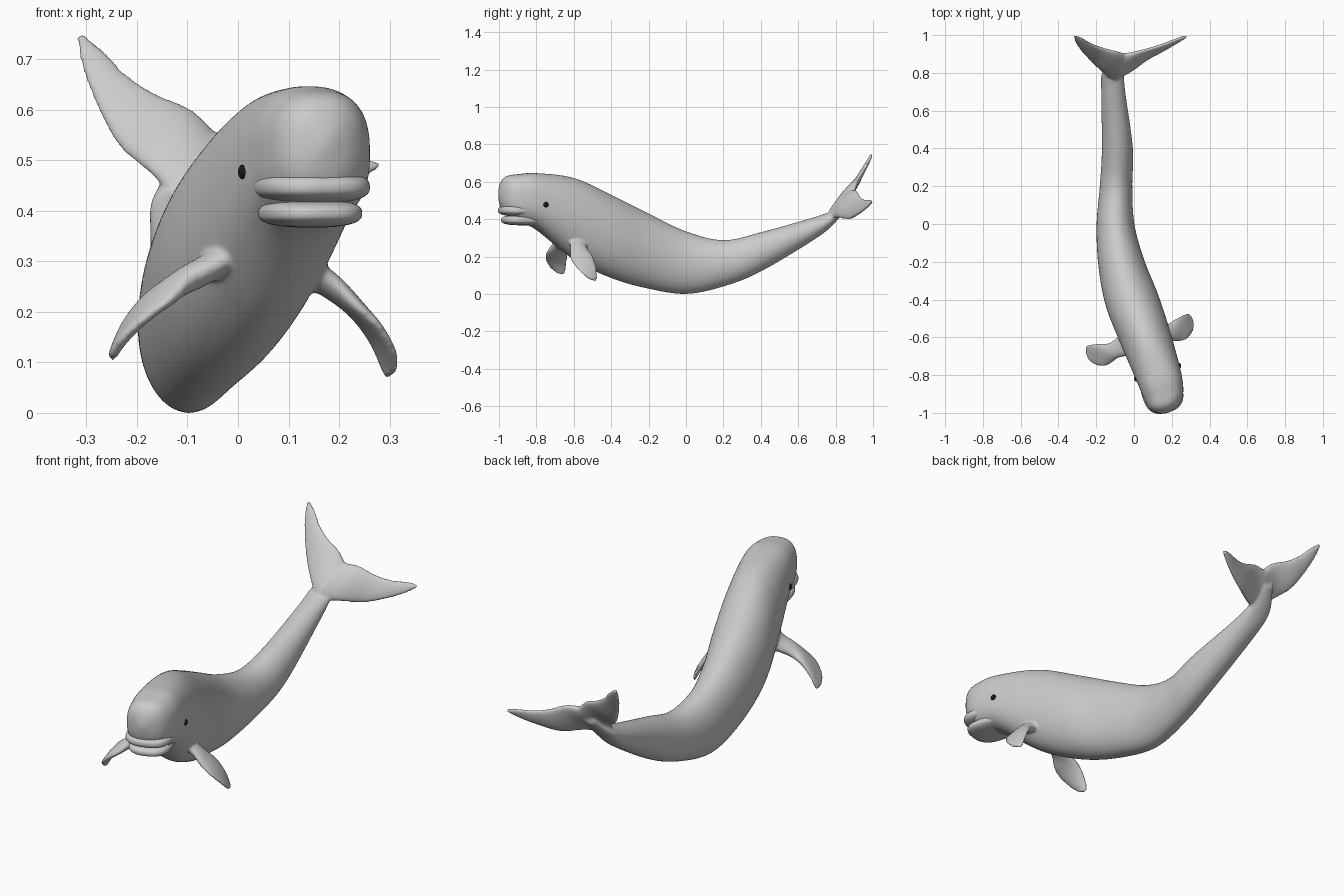
import bpy, bmesh, math
from mathutils import Vector, Matrix

if "Cube" in bpy.data.objects:
    bpy.data.objects.remove(bpy.data.objects["Cube"])

YAW = math.radians(17)


def spline(keys, t):
    """Catmull-Rom through tuples of numbers, t in 0..1."""
    n = len(keys) - 1
    i = min(int(t * n), n - 1)
    u = t * n - i
    k = [keys[max(0, min(n, i + d))] for d in (-1, 0, 1, 2)]
    return [0.5 * (2 * b + (c - a) * u + (2 * a - 5 * b + 4 * c - d) * u * u
                   + (3 * b - a - 3 * c + d) * u ** 3) for a, b, c, d in zip(*k)]


def spow(v, e):
    return math.copysign(abs(v) ** e, v)


def finish(name, bm):
    bmesh.ops.recalc_face_normals(bm, faces=bm.faces)
    for f in bm.faces:
        f.smooth = True
    me = bpy.data.meshes.new(name)
    bm.to_mesh(me)
    bm.free()
    ob = bpy.data.objects.new(name, me)
    bpy.context.collection.objects.link(ob)
    return ob


def loft(name, rings):
    bm = bmesh.new()
    rows = [[bm.verts.new(p) for p in r] for r in rings]
    n = len(rows[0])
    for a, b in zip(rows, rows[1:]):
        for j in range(n):
            bm.faces.new((a[j], a[(j + 1) % n], b[(j + 1) % n], b[j]))
    bm.faces.new(rows[0])
    bm.faces.new(rows[-1])
    return finish(name, bm)


# Body stations: y, centre x, half width, top z, bottom z
BODY = [(-1, .178, .012, .55, .52), (-.985, .174, .055, .6, .46),
        (-.955, .168, .088, .63, .42), (-.9, .158, .108, .64, .385),
        (-.8, .13, .12, .646, .345), (-.6, .06, .135, .62, .185),
        (-.4, -.012, .142, .53, .085), (-.2, -.068, .122, .43, .028),
        (0, -.098, .1, .335, 0), (.2, -.095, .086, .288, .04),
        (.4, -.088, .082, .33, .12), (.7, -.11, .064, .415, .3),
        (.8, -.112, .058, .455, .385), (.88, -.09, .03, .52, .48)]


def body_point(t, ang):
    y, cx, w, top, bot = spline(BODY, t)
    yaw = YAW * max(0, min(1, -y / .6))            # head turns sideways
    e = 1 - .2 * max(0, min(1, (-y - .6) / .25))   # head is boxier
    side = w * spow(math.cos(ang), e)
    return Vector((cx + side * math.cos(yaw), y + side * math.sin(yaw),
                   (top + bot) / 2 + (top - bot) / 2 * spow(math.sin(ang), e)))


body = loft("whale_body", [[body_point(i / 160, j * math.tau / 56) for j in range(56)]
                           for i in range(161)])


def blade(name, keys, place, steps=36, n=28):
    """Fin from leading and trailing edge points, thinning to the tip."""
    rings = []
    for i in range(steps + 1):
        t = i / steps
        s, p, q = (spline(keys, max(0, min(1, t + d))) for d in (0, -.05, .05))
        a, b = Vector(s[:3]), Vector(s[3:])
        span = Vector(q[:3]) + Vector(q[3:]) - Vector(p[:3]) - Vector(p[3:])
        nor = (b - a).cross(span).normalized() * (.008 + .023 * (1 - t) ** 1.5)
        rings.append([place((a + b) / 2 + (a - b) / 2 * math.cos(w) + nor * math.sin(w))
                      for w in (j * math.tau / n for j in range(n))])
    return loft(name, rings)


# Flipper and fluke halves in their own frames, placed on both sides
FLIPPER = [(.035, -.073, .32, .057, .066, .3), (.123, -.059, .27, .14, .03, .245),
           (.175, -.077, .215, .2, .043, .205), (.225, -.077, .17, .246, .052, .14),
           (.27, -.041, .115, .268, .05, .082), (.279, -.002, .08, .273, .037, .068)]
FLUKE = [(0, 0, 0, 0, .21, .014), (.082, .058, -.01, .06, .236, .022),
         (.163, .12, -.035, .138, .25, .011), (.233, .189, -.028, .207, .275, .004),
         (.297, .269, -.014, .268, .312, .003), (.327, .322, 0, .314, .332, 0)]

turn = Matrix.Rotation(YAW, 3, 'Z')
fx = Vector((.919, 0, -.395))
fy = Vector((.283, .714, .64))
fz = fx.cross(fy)
fins = []
for side in (-1, 1):
    base = Vector((.0325 + .0125 * side, -.6075 + .0075 * side, 0))
    lift = .2 if side < 0 else 0

    def flipper_place(p):
        rise = lift * max(0, p.x - .1)
        return base + turn @ Vector((p.x * side, p.y, p.z + rise))

    def fluke_place(p):
        return Vector((-.11, .76, .41)) + fx * p.x * side + fy * p.y + fz * p.z

    fins.append(blade("flipper", FLIPPER, flipper_place))
    fins.append(blade("fluke", FLUKE, fluke_place))

# Fuse fins into the body and soften the joins
bpy.ops.object.select_all(action='DESELECT')
for o in fins + [body]:
    o.select_set(True)
bpy.context.view_layer.objects.active = body
bpy.ops.object.join()
rm = body.modifiers.new("fuse", 'REMESH')
rm.mode = 'VOXEL'
rm.voxel_size = .0065
rm.use_smooth_shade = True
sm = body.modifiers.new("soften", 'SMOOTH')
sm.factor = .5
sm.iterations = 7


def rounded(name, centre, size, e=.75):
    """Boxy ellipsoid turned with the head."""
    bm = bmesh.new()
    bmesh.ops.create_uvsphere(bm, u_segments=56, v_segments=28, radius=1)
    for v in bm.verts:
        k = math.hypot(v.co.x, v.co.y) ** e
        a = math.atan2(v.co.y, v.co.x)
        v.co = Vector((k * spow(math.cos(a), e) * size[0],
                       k * spow(math.sin(a), e) * size[1], spow(v.co.z, e) * size[2]))
    bm.transform(Matrix.Translation(centre) @ Matrix.Rotation(YAW, 4, 'Z'))
    return finish(name, bm)


# Mouth
rounded("upper_lip", (.147, -.882, .447), (.108, .12, .032))
rounded("lower_jaw", (.143, -.872, .395), (.096, .115, .028))

# Eyes
dark = bpy.data.materials.new("eye_dark")
dark.diffuse_color = (.01, .01, .01, 1)
dark.use_nodes = True
dark.node_tree.nodes["Principled BSDF"].inputs["Base Color"].default_value = dark.diffuse_color
for name, ang in (("eye_right", math.pi + .05), ("eye_left", -.05)):
    eye = rounded(name, body_point(4.1 / 13, ang), (.008, .014, .014), 1)
    eye.data.materials.append(dark)
